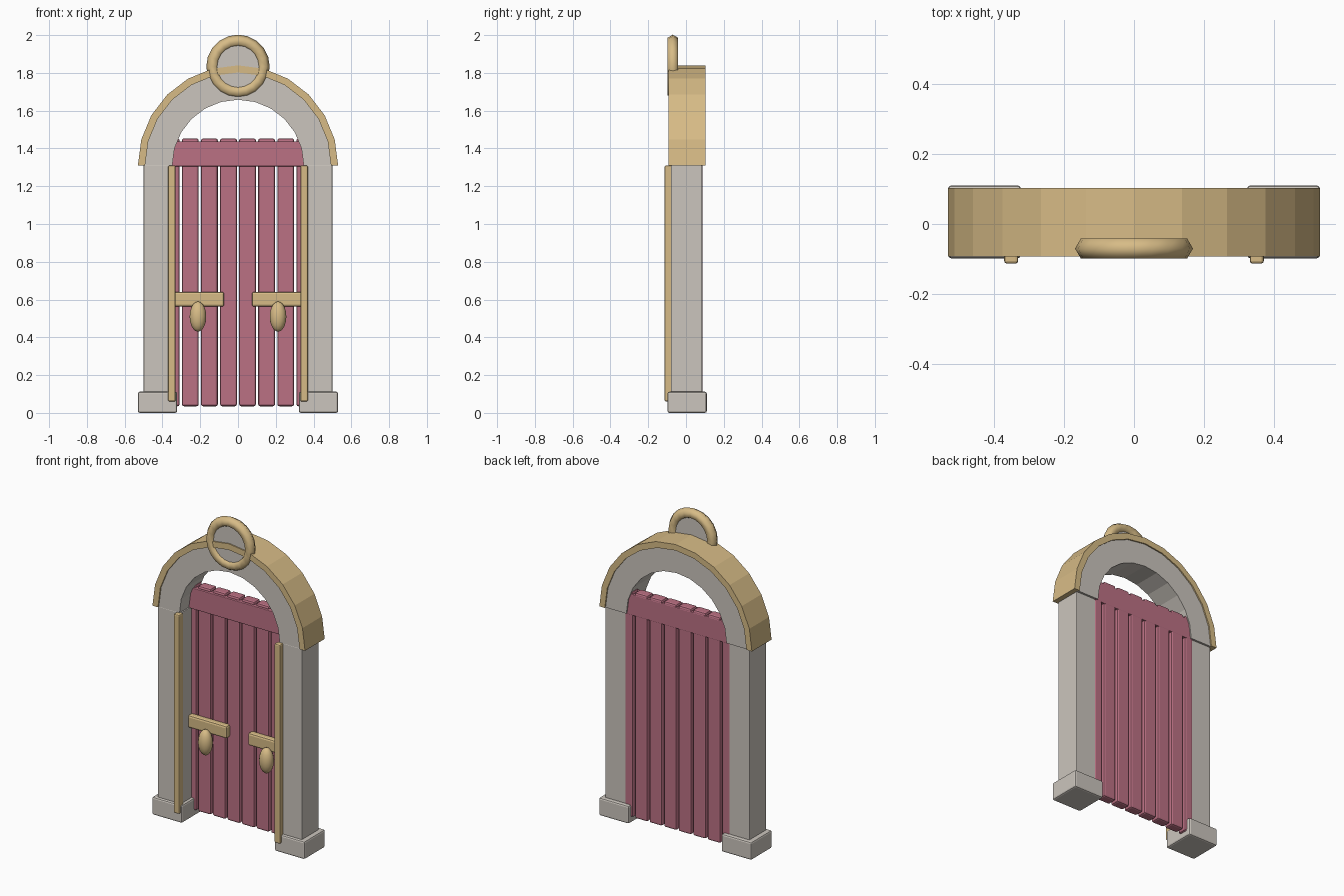
import bpy, bmesh, math
from mathutils import Matrix

cube = bpy.data.objects.get("Cube")
if cube:
    bpy.data.objects.remove(cube, do_unlink=True)


def material(name, rgb):
    m = bpy.data.materials.new(name)
    m.use_nodes = True
    m.diffuse_color = (*rgb, 1)
    m.node_tree.nodes["Principled BSDF"].inputs["Base Color"].default_value = (*rgb, 1)
    return m


STONE = material("pale stone", (0.60, 0.56, 0.51))
GOLD = material("warm gold", (0.68, 0.50, 0.24))
PINK = material("rose wood", (0.50, 0.165, 0.23))


def finish(name, bm, mat, smooth=False):
    bmesh.ops.recalc_face_normals(bm, faces=bm.faces)
    mesh = bpy.data.meshes.new(name)
    bm.to_mesh(mesh)
    bm.free()
    mesh.materials.append(mat)
    ob = bpy.data.objects.new(name, mesh)
    bpy.context.collection.objects.link(ob)
    if smooth:
        bpy.ops.object.select_all(action='DESELECT')
        ob.select_set(True)
        bpy.context.view_layer.objects.active = ob
        bpy.ops.object.shade_smooth_by_angle(angle=math.radians(65))
    return ob


def box(name, mat, xs, ys, zs, bevel=0.0):
    """Box given by its extents on each axis, with optional bevelled edges."""
    bm = bmesh.new()
    bmesh.ops.create_cube(bm, size=1)
    for v in bm.verts:
        for i, (a, b) in enumerate((xs, ys, zs)):
            v.co[i] = (a + b) / 2 + v.co[i] * (b - a)
    if bevel:
        bmesh.ops.bevel(bm, geom=bm.edges[:], offset=bevel, segments=2,
                        profile=0.5, affect='EDGES')
    return finish(name, bm, mat)


def arch(name, mat, inner, outer, y0, y1, z, steps=12):
    """Half ring extruded along y."""
    bm = bmesh.new()
    rings = []
    for i in range(steps + 1):
        a = math.pi * i / steps
        rings.append([bm.verts.new((r * math.cos(a), y, z + r * math.sin(a)))
                      for r, y in ((inner, y0), (outer, y0), (outer, y1), (inner, y1))])
    for p, q in zip(rings, rings[1:]):
        for k in range(4):
            n = (k + 1) % 4
            bm.faces.new((p[k], p[n], q[n], q[k]))
    bm.faces.new(rings[0])
    bm.faces.new(rings[-1])
    return finish(name, bm, mat)


def torus(name, mat, major, minor, y, z, segs=20, sides=6):
    bm = bmesh.new()
    grid = []
    for i in range(segs):
        a = math.tau * i / segs
        row = []
        for k in range(sides):
            b = math.tau * k / sides
            r = major + minor * math.cos(b)
            row.append(bm.verts.new((r * math.sin(a), y + minor * math.sin(b),
                                     z + r * math.cos(a))))
        grid.append(row)
    for i in range(segs):
        p, q = grid[i], grid[(i + 1) % segs]
        for k in range(sides):
            n = (k + 1) % sides
            bm.faces.new((p[k], p[n], q[n], q[k]))
    return finish(name, bm, mat, smooth=True)


SPRING = 1.31  # height where the arch starts

# Mirrored side parts
for side, s in (("left", 1), ("right", -1)):
    def span(a, b):
        return tuple(sorted((s * a, s * b)))

    box(side + "_pillar", STONE, span(0.34, 0.5), (-0.08, 0.085), (0.05, SPRING), 0.004)
    box(side + "_base", STONE, span(0.322, 0.53), (-0.098, 0.11), (0, 0.112), 0.01)
    box(side + "_trim", GOLD, span(0.33, 0.37), (-0.113, -0.07), (0.06, SPRING), 0.008)
    box(side + "_hinge_bar", GOLD, span(0.073, 0.345), (-0.01, 0.035), (0.562, 0.641), 0.012)

    # Drop-shaped knocker
    bm = bmesh.new()
    place = Matrix.Translation((s * 0.212, -0.02, 0.51)) @ Matrix.Diagonal((0.044, 0.04, 0.08, 1))
    bmesh.ops.create_uvsphere(bm, u_segments=16, v_segments=10, radius=1, matrix=place)
    finish(side + "_knocker", bm, GOLD, smooth=True)

    # Door planks, the outermost tucked into the pillar
    for i in range(4):
        x = 0.101 * i + 0.0505
        box(f"{side}_plank_{i + 1}", PINK, span(x - 0.0445, min(x + 0.0445, 0.368)),
            (0.025, 0.087), (0.035, 1.453), 0.011)

# Door top rail
box("door_rail", PINK, (-0.37, 0.37), (0.01, 0.088), (1.305, 1.437), 0.004)

# Arch and its outer trim
arch("stone_arch", STONE, 0.348, 0.5, -0.083, 0.095, SPRING)
arch("arch_trim", GOLD, 0.492, 0.53, -0.092, 0.103, SPRING)

# Crest ring with a stone disc inside
torus("crest_ring", GOLD, 0.135, 0.033, -0.07, 1.834)
bm = bmesh.new()
bmesh.ops.create_cone(bm, cap_ends=True, segments=20, radius1=0.12, radius2=0.12, depth=0.03,
                      matrix=Matrix.Translation((0, -0.07, 1.834)) @ Matrix.Rotation(math.pi / 2, 4, 'X'))
finish("crest_disc", bm, STONE)
